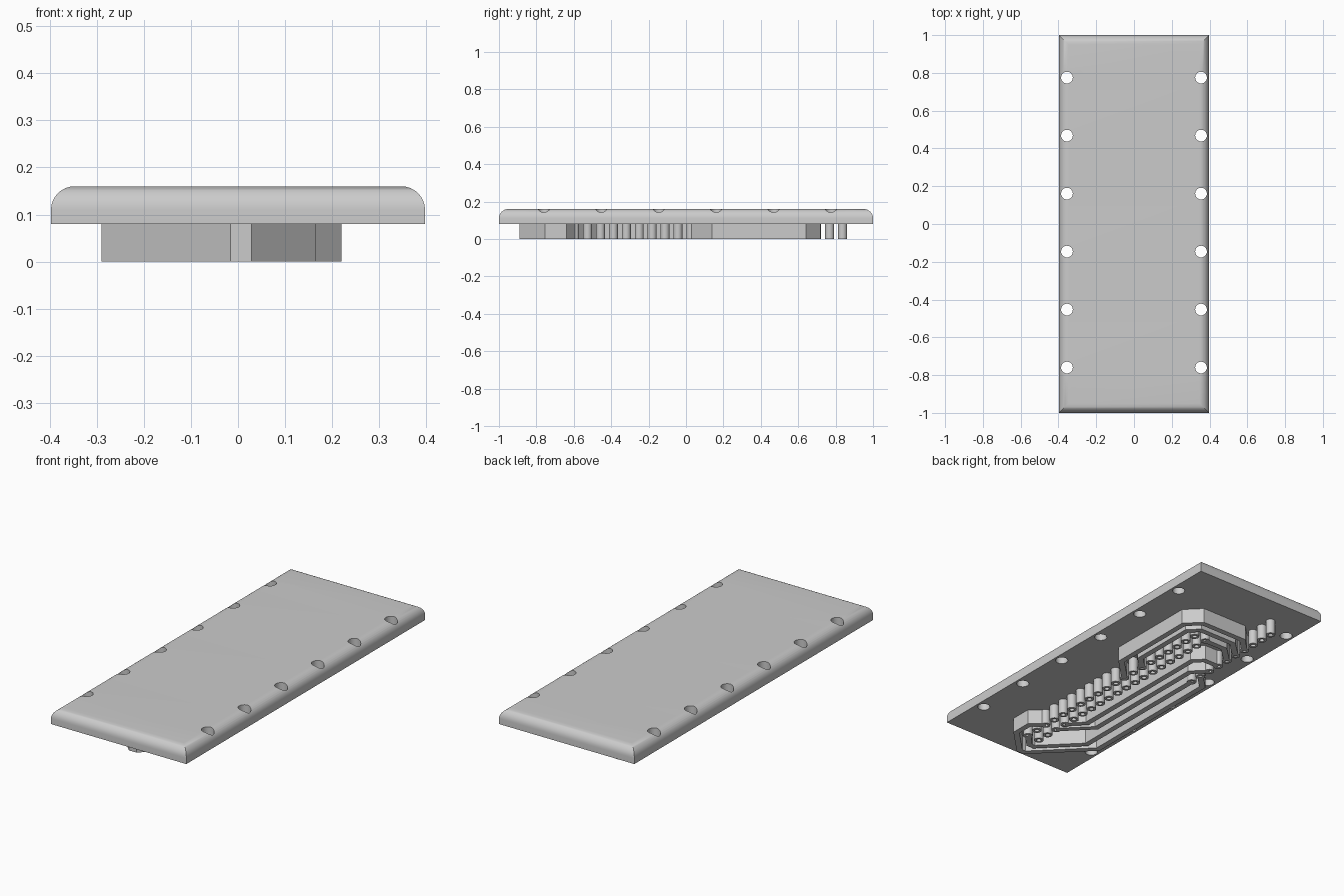
import bpy, bmesh, math
from mathutils import Vector

cube = bpy.data.objects.get("Cube")
if cube:
    bpy.data.objects.remove(cube, do_unlink=True)

grey = bpy.data.materials.new("light_grey")
grey.use_nodes = True
colour = (0.6, 0.6, 0.6, 1)
grey.diffuse_color = colour
grey.node_tree.nodes["Principled BSDF"].inputs["Base Color"].default_value = colour

BASE, TOP = 0.08, 0.16      # underside and top of the cover plate
SINK = 0.005                # how far underside parts reach into the plate
PITCH = 0.069               # socket spacing
COL_A, COL_B, COL_C = 0.085, 0.014, -0.2


def make(name, bm, smooth=False):
    bmesh.ops.recalc_face_normals(bm, faces=bm.faces)
    mesh = bpy.data.meshes.new(name)
    bm.to_mesh(mesh)
    bm.free()
    obj = bpy.data.objects.new(name, mesh)
    bpy.context.collection.objects.link(obj)
    mesh.materials.append(grey)
    if smooth:
        smooth_shade(obj)
    return obj


def smooth_shade(obj):
    bpy.ops.object.select_all(action='DESELECT')
    obj.select_set(True)
    bpy.context.view_layer.objects.active = obj
    bpy.ops.object.shade_smooth_by_angle(angle=math.radians(35))


def ring(bm, x, y, z, r, n):
    return [bm.verts.new((x + r * math.cos(2 * math.pi * i / n),
                          y + r * math.sin(2 * math.pi * i / n), z)) for i in range(n)]


def bridge(bm, a, b):
    for i in range(len(a)):
        j = (i + 1) % len(a)
        bm.faces.new((a[i], a[j], b[j], b[i]))


# Cover plate: slab with rounded top edges
bm = bmesh.new()
bmesh.ops.create_cube(bm, size=1)
for v in bm.verts:
    v.co = (v.co.x * 0.794, v.co.y * 2, (BASE + TOP) / 2 + v.co.z * (TOP - BASE))
top_edges = [e for e in bm.edges if all(v.co.z > 0.15 for v in e.verts)]
bmesh.ops.bevel(bm, geom=top_edges, offset=0.05, segments=8, profile=0.5, affect='EDGES')
plate = make("cover_plate", bm)

# Screw holes along both long sides
bm = bmesh.new()
for x in (-0.355, 0.355):
    for i in range(6):
        y = -0.76 + 0.307 * i
        low, high = ring(bm, x, y, 0.03, 0.031, 32), ring(bm, x, y, 0.21, 0.031, 32)
        bridge(bm, low, high)
        bm.faces.new(low)
        bm.faces.new(high)
cutter = make("screw_hole_cutter", bm)
cutter.hide_render = True
cutter.hide_set(True)
cut = plate.modifiers.new("screw_holes", 'BOOLEAN')
cut.operation, cut.solver, cut.object = 'DIFFERENCE', 'EXACT', cutter
bpy.context.view_layer.objects.active = plate
bpy.ops.object.modifier_apply(modifier=cut.name)
bpy.data.objects.remove(cutter, do_unlink=True)
smooth_shade(plate)


# Hollow sockets: long double row and short single row
def socket_row(name, x, y_start, count):
    bm = bmesh.new()
    for i in range(count):
        y = y_start + PITCH * i
        loops = [ring(bm, x, y, z, r, 20) for z, r in
                 ((BASE + SINK, 0.024), (0, 0.024), (0, 0.012), (BASE - SINK, 0.012))]
        for a, b in zip(loops, loops[1:]):
            bridge(bm, a, b)
        bm.faces.new(loops[0])
        bm.faces.new(loops[-1])
    make(name, bm, smooth=True)


FIRST = -0.733
socket_row("long_socket_row_left", COL_A, FIRST, 20)
socket_row("long_socket_row_right", COL_B, FIRST, 20)
socket_row("short_socket_row", COL_C, 0.216, 10)


# Tracks: flat-sided ribs following a mitred path
def track(name, path, width=0.03):
    pts = [Vector(p) for p in path]
    dirs = [(b - a).normalized() for a, b in zip(pts, pts[1:])]
    bm = bmesh.new()
    sections = []
    for i, p in enumerate(pts):
        d0, d1 = dirs[max(i - 1, 0)], dirs[min(i, len(dirs) - 1)]
        n0, n1 = Vector((-d0.y, d0.x)), Vector((-d1.y, d1.x))
        side = (n0 + n1).normalized()
        side *= width / 2 / side.dot(n0)
        sections.append([bm.verts.new((q.x, q.y, z)) for q, z in
                         ((p - side, 0), (p + side, 0),
                          (p + side, BASE + SINK), (p - side, BASE + SINK))])
    for a, b in zip(sections, sections[1:]):
        bridge(bm, a, b)
    bm.faces.new(sections[0])
    bm.faces.new(sections[-1])
    make(name, bm)


def long_pin(i):
    return FIRST + PITCH * i


def short_pin(i):
    return 0.216 + PITCH * i


track("back_outer_track", [(COL_A, long_pin(11)), (0.205, 0.146), (0.205, 0.635),
                           (0.135, 0.705), (-0.125, 0.705), (COL_C, short_pin(6))])
track("back_inner_track", [(COL_A, long_pin(13)), (0.15, 0.23), (0.15, 0.595),
                           (0.1, 0.645), (-0.11, 0.645), (COL_C, short_pin(5))])
track("back_short_track", [(COL_B, long_pin(19)), (-0.11, long_pin(19)),
                           (COL_C, short_pin(4))])
track("front_outer_track", [(COL_A, long_pin(2)), (0.15, -0.645), (0.15, -0.747),
                            (0.022, -0.875), (-0.01, -0.875), (-0.275, -0.61),
                            (-0.275, 0.21), (COL_C, short_pin(1))])
track("front_inner_track", [(COL_A, FIRST), (0.02, -0.8), (-0.01, -0.8),
                            (COL_C, -0.61), (COL_C, short_pin(0))])
track("middle_outer_track", [(COL_B, long_pin(2)), (-0.13, -0.45), (-0.13, 0.284),
                             (COL_C, short_pin(2))])
track("middle_inner_track", [(COL_B, long_pin(3)), (-0.065, -0.445), (-0.065, 0.38),
                             (-0.11, short_pin(3)), (COL_C, short_pin(3))])
